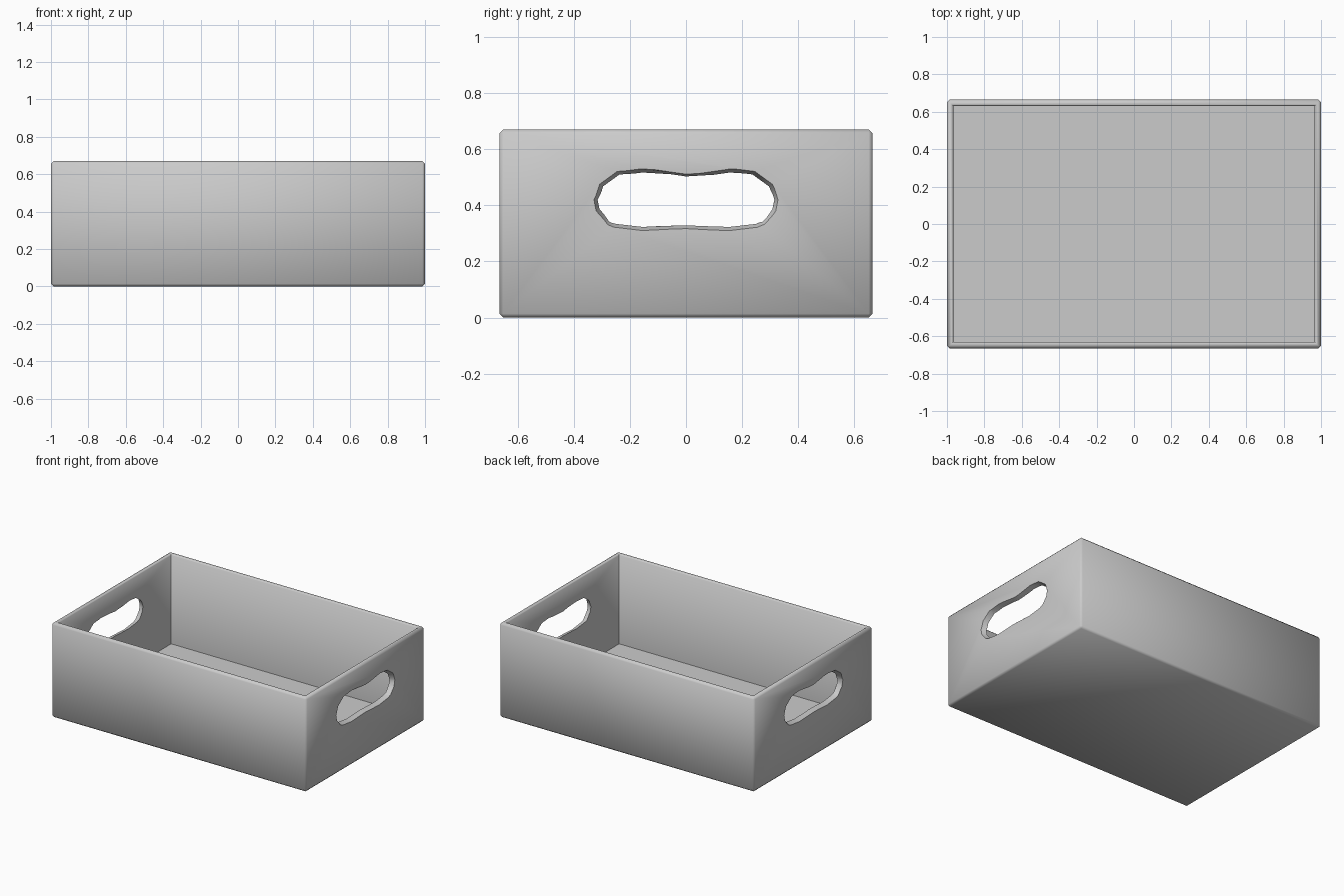
import bpy, bmesh, math

if "Cube" in bpy.data.objects:
    bpy.data.objects.remove(bpy.data.objects["Cube"])

HX, HY, H, T = 1.0, 0.665, 0.67, 0.034

# crate body: block with an inset top pushed down to form the cavity
bm = bmesh.new()
bmesh.ops.create_cube(bm, size=1)
for v in bm.verts:
    v.co = (v.co.x * 2 * HX, v.co.y * 2 * HY, (v.co.z + 0.5) * H)
bm.normal_update()
outer_edges = list(bm.edges)
top = max(bm.faces, key=lambda f: f.calc_center_median().z)
bmesh.ops.inset_region(bm, faces=[top], thickness=T, use_even_offset=True)
rim_edges = list(top.edges)
cavity = bmesh.ops.extrude_discrete_faces(bm, faces=[top])["faces"][0]
for v in cavity.verts:
    v.co.z = 0.034

# soften the outside edges and the inner rim
outer_edges = [e for e in bm.edges
               if all(abs(abs(v.co.x) - HX) < 1e-4 for v in e.verts)
               or all(abs(abs(v.co.y) - HY) < 1e-4 for v in e.verts)]
bmesh.ops.bevel(bm, geom=outer_edges, offset=0.014, segments=1,
                profile=0.5, affect='EDGES')
ix, iy = HX - T, HY - T
rim_edges = [e for e in bm.edges
             if all(abs(v.co.z - H) < 1e-4 for v in e.verts)
             and (all(abs(abs(v.co.x) - ix) < 1e-4 for v in e.verts)
                  or all(abs(abs(v.co.y) - iy) < 1e-4 for v in e.verts))]
bmesh.ops.bevel(bm, geom=rim_edges, offset=0.008, segments=1,
                profile=0.5, affect='EDGES')
bmesh.ops.recalc_face_normals(bm, faces=bm.faces)
me = bpy.data.meshes.new("crate")
bm.to_mesh(me)
bm.free()
crate = bpy.data.objects.new("crate", me)
bpy.context.collection.objects.link(crate)

# handle openings: half outlines (y, z) on the outer and inner wall faces
outer = [(0, .511), (.16, .53), (.245, .521), (.308, .475), (.328, .42),
         (.32, .38), (.28, .332), (.255, .322), (.155, .31), (0, .317)]
inner = [(0, .503), (.155, .517), (.237, .51), (.295, .468), (.315, .42),
         (.308, .386), (.274, .342), (.25, .334), (.155, .323), (0, .329)]


def full(half):
    return half + [(-y, z) for y, z in half[-2:0:-1]]


bm = bmesh.new()
for side in (1, -1):
    rings = []
    for x, k in ((HX + T, -1.0), (HX - 2 * T, 2.0)):
        rings.append([bm.verts.new((side * x, a + (c - a) * k, b + (d - b) * k))
                      for (a, b), (c, d) in zip(full(outer), full(inner))])
    n = len(rings[0])
    for i in range(n):
        j = (i + 1) % n
        bm.faces.new((rings[0][i], rings[0][j], rings[1][j], rings[1][i]))
    bm.faces.new(rings[0])
    bm.faces.new(rings[1][::-1])
bmesh.ops.recalc_face_normals(bm, faces=bm.faces)
cm = bpy.data.meshes.new("handle_cutter")
bm.to_mesh(cm)
bm.free()
cutter = bpy.data.objects.new("handle_cutter", cm)
cutter.hide_render = True
bpy.context.collection.objects.link(cutter)

# cut the handles, then smooth over the soft edges
mod = crate.modifiers.new("handles", 'BOOLEAN')
mod.operation = 'DIFFERENCE'
mod.solver = 'EXACT'
mod.object = cutter
bpy.context.view_layer.objects.active = crate
crate.select_set(True)
bpy.ops.object.modifier_apply(modifier=mod.name)
bpy.data.objects.remove(cutter)
bpy.ops.object.shade_smooth_by_angle(angle=math.radians(50))
